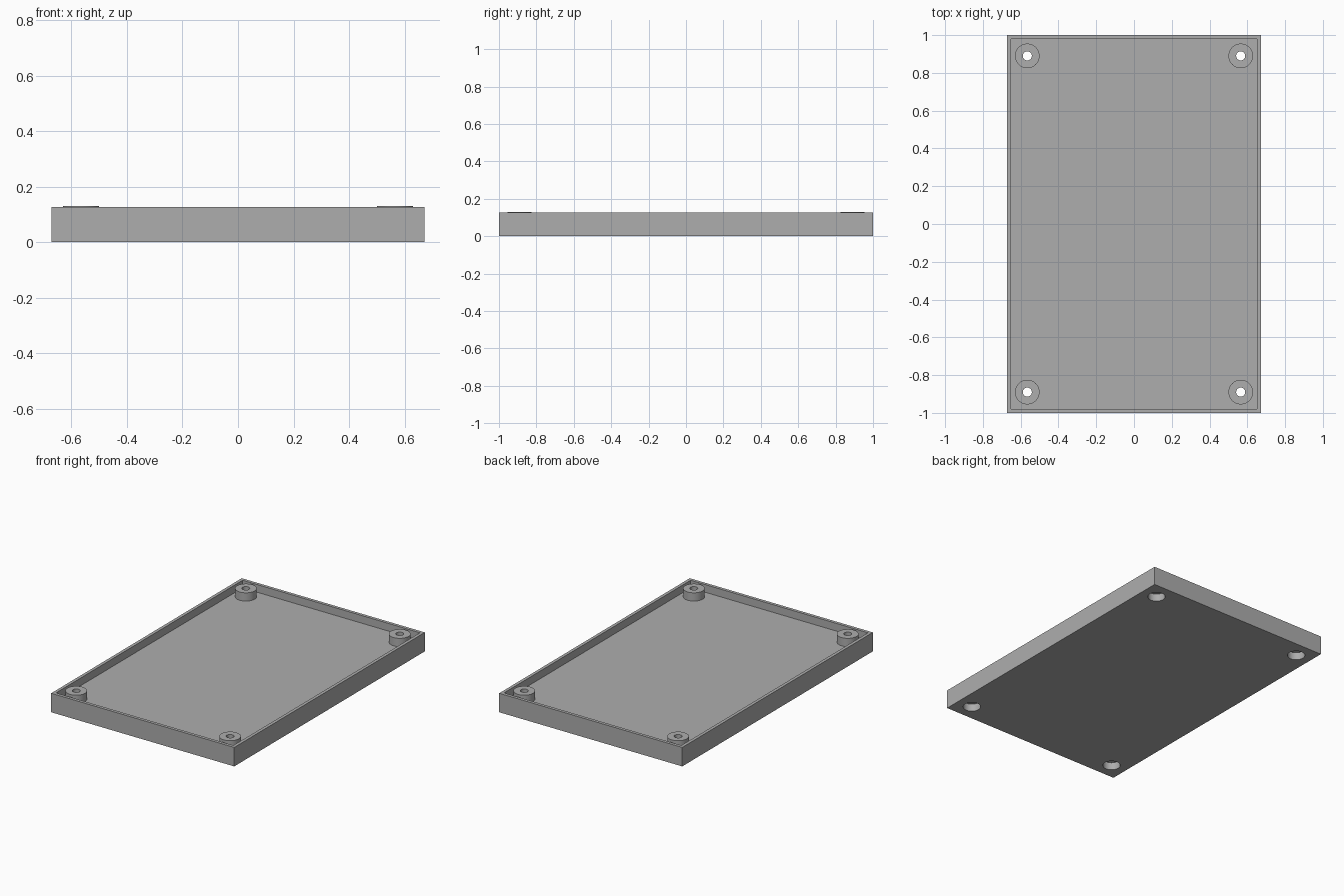
import bpy, bmesh, math

W, L, H = 1.345, 2.0, 0.126      # tray outside size
WALL, FLOOR = 0.021, 0.075       # wall and floor thickness
BX, BY, TOP = 0.565, 0.89, 0.13  # boss centres and top height
R_BOSS, R_HOLE, R_SINK, SINK = 0.065, 0.024, 0.054, 0.05
SIDES = 48

cube = bpy.data.objects.get("Cube")
if cube:
    bpy.data.objects.remove(cube, do_unlink=True)

grey = bpy.data.materials.new("plain_grey")
grey.use_nodes = True
colour = (0.42, 0.42, 0.42, 1)
grey.diffuse_color = colour
grey.node_tree.nodes["Principled BSDF"].inputs["Base Color"].default_value = colour


def finish(name, bm):
    mesh = bpy.data.meshes.new(name)
    bm.normal_update()
    bm.to_mesh(mesh)
    bm.free()
    mesh.materials.append(grey)
    obj = bpy.data.objects.new(name, mesh)
    bpy.context.collection.objects.link(obj)
    return obj


def cylinder(name, x, y, radius, z0, z1):
    bm = bmesh.new()
    bmesh.ops.create_cone(bm, cap_ends=True, segments=SIDES, radius1=radius,
                          radius2=radius, depth=z1 - z0)
    bmesh.ops.translate(bm, vec=(x, y, (z0 + z1) / 2), verts=bm.verts)
    return finish(name, bm)


def boolean(target, tool, operation):
    mod = target.modifiers.new(tool.name, 'BOOLEAN')
    mod.operation = operation
    mod.solver = 'EXACT'
    mod.object = tool
    tool.hide_render = True
    bpy.context.view_layer.objects.active = target
    bpy.ops.object.modifier_apply(modifier=mod.name)
    bpy.data.objects.remove(tool, do_unlink=True)


# Open tray: inset the top of a box and sink it to the floor
bm = bmesh.new()
bmesh.ops.create_cube(bm, size=1)
bmesh.ops.scale(bm, vec=(W, L, H), verts=bm.verts)
bmesh.ops.translate(bm, vec=(0, 0, H / 2), verts=bm.verts)
bm.normal_update()
top = max(bm.faces, key=lambda f: f.calc_center_median().z)
bmesh.ops.inset_region(bm, faces=[top], thickness=WALL, use_even_offset=True)
pocket = bmesh.ops.extrude_face_region(bm, geom=[top])
bmesh.ops.delete(bm, geom=[top], context='FACES_ONLY')
floor_verts = [g for g in pocket["geom"] if isinstance(g, bmesh.types.BMVert)]
bmesh.ops.translate(bm, vec=(0, 0, FLOOR - H), verts=floor_verts)
bmesh.ops.recalc_face_normals(bm, faces=bm.faces)
tray = finish("tray", bm)

# Corner bosses with a screw hole and a wider recess underneath
for sx in (-1, 1):
    for sy in (-1, 1):
        x, y = sx * BX, sy * BY
        boolean(tray, cylinder("boss", x, y, R_BOSS, FLOOR / 2, TOP), 'UNION')
        boolean(tray, cylinder("screw_hole", x, y, R_HOLE, -0.1, 0.3), 'DIFFERENCE')
        boolean(tray, cylinder("screw_recess", x, y, R_SINK, -0.1, SINK), 'DIFFERENCE')

bpy.ops.object.select_all(action='DESELECT')
tray.select_set(True)
bpy.context.view_layer.objects.active = tray
bpy.ops.object.shade_smooth_by_angle(angle=math.radians(30))
